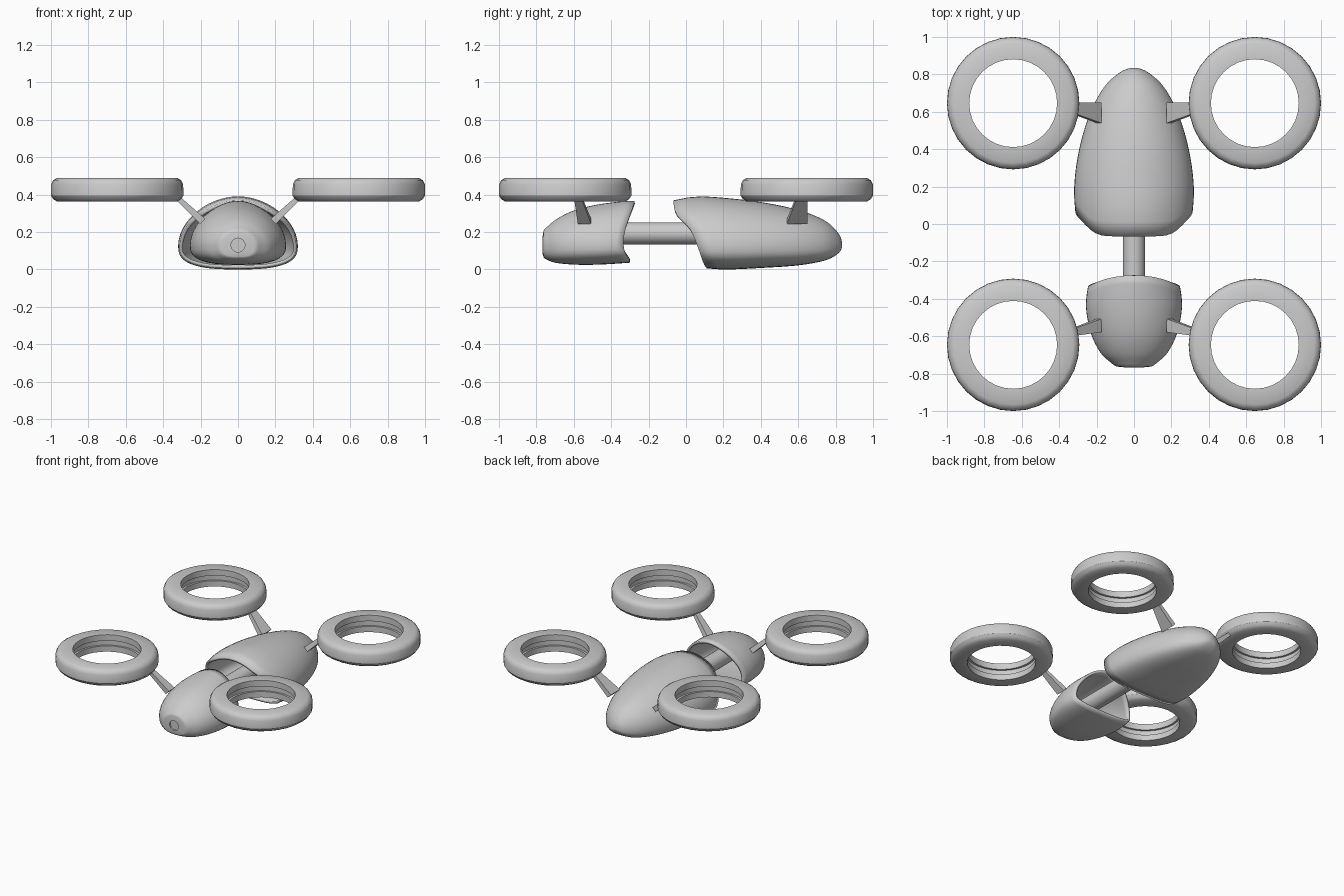
import bpy, bmesh, math

if "Cube" in bpy.data.objects:
    bpy.data.objects.remove(bpy.data.objects["Cube"])

SEG = 48


def finish(name, bm, angle=35):
    bmesh.ops.recalc_face_normals(bm, faces=bm.faces)
    me = bpy.data.meshes.new(name)
    bm.to_mesh(me)
    bm.free()
    ob = bpy.data.objects.new(name, me)
    bpy.context.collection.objects.link(ob)
    bpy.ops.object.select_all(action='DESELECT')
    ob.select_set(True)
    bpy.context.view_layer.objects.active = ob
    bpy.ops.object.shade_smooth_by_angle(angle=math.radians(angle))
    return ob


def smooth_curve(keys, x):
    """Smooth interpolation of (x, value...) rows sorted by x."""
    n = len(keys)
    x = min(max(x, keys[0][0]), keys[-1][0])
    i = next(k for k in range(n - 1) if x <= keys[k + 1][0])

    def slope(k, c):
        a, b = keys[max(k - 1, 0)], keys[min(k + 1, n - 1)]
        return (b[c] - a[c]) / (b[0] - a[0])
    h = keys[i + 1][0] - keys[i][0]
    t = (x - keys[i][0]) / h
    out = []
    for c in range(1, len(keys[0])):
        p, q = keys[i][c], keys[i + 1][c]
        out.append(p * (2*t**3 - 3*t*t + 1) + q * (3*t*t - 2*t**3)
                   + h * slope(i, c) * (t**3 - 2*t*t + t) + h * slope(i + 1, c) * (t**3 - t*t))
    return out


def bridge(bm, a, b):
    for k in range(SEG):
        bm.faces.new((a[k], a[(k + 1) % SEG], b[(k + 1) % SEG], b[k]))


def pod(name, tip, keys, cut, mid, extra=()):
    """Hollow hull from a curved, slanted open rim to its tip.
    keys: y, half width, top z, bottom z.  cut: z, rim y."""
    table = sorted((math.sqrt(abs(tip - k[0])), *k[1:]) for k in keys)

    def point(y, ang):
        w, top, bot = smooth_curve(table, math.sqrt(abs(tip - y)))
        c, s = math.cos(ang), math.sin(ang)
        e = 2 / 1.9 if s > 0 else 2 / 2.8
        x = w * math.copysign(abs(c) ** e, c)
        z = mid + ((top - mid) * abs(s) ** e if s > 0 else -(mid - bot) * abs(s) ** e)
        return x, z

    bm = bmesh.new()
    rings, steps = [], 22
    for i in range(steps + 1):
        t = i / steps
        ring = []
        for k in range(SEG):
            ang = 2 * math.pi * k / SEG
            z = mid
            for _ in range(8):
                rim = smooth_curve(cut, z)[0]
                y = rim + (tip - rim) * (1 - (1 - t) ** 2)
                x, z = point(y, ang)
            ring.append(bm.verts.new((x, y, z)))
        rings.append(ring)
    # optional round recess in the end face
    for r, y in extra:
        rings.append([bm.verts.new((r * math.cos(2*math.pi*k/SEG), y,
                                    mid + r * math.sin(2*math.pi*k/SEG))) for k in range(SEG)])
    for a, b in zip(rings, rings[1:]):
        bridge(bm, a, b)
    bm.faces.new(rings[-1])
    ob = finish(name, bm, 40)
    m = ob.modifiers.new("shell", 'SOLIDIFY')
    m.thickness, m.offset = 0.018, -1
    return ob


# rear hull
pod("rear_pod", 0.835,
    [(0.835, 0.004, 0.134, 0.126), (0.8, 0.09, 0.212, 0.075), (0.75, 0.146, 0.257, 0.05),
     (0.6, 0.232, 0.318, 0.022), (0.4, 0.293, 0.36, 0.008), (0.2, 0.32, 0.383, 0.0),
     (0.05, 0.312, 0.39, 0.012), (-0.1, 0.285, 0.363, 0.03)],
    [(0, 0.115), (0.03, 0.095), (0.1, 0.07), (0.22, 0.02), (0.305, -0.055), (0.365, -0.067), (0.42, -0.068)],
    0.125)

# front hull with round recessed nose port
pod("front_pod", -0.763,
    [(-0.763, 0.085, 0.2, 0.07), (-0.74, 0.125, 0.23, 0.05), (-0.7, 0.17, 0.264, 0.036),
     (-0.6, 0.225, 0.315, 0.026), (-0.5, 0.25, 0.342, 0.025), (-0.42, 0.257, 0.355, 0.028),
     (-0.33, 0.245, 0.365, 0.034), (-0.25, 0.225, 0.368, 0.04)],
    [(0, -0.275), (0.04, -0.3), (0.105, -0.33), (0.185, -0.33), (0.29, -0.3), (0.365, -0.275), (0.42, -0.265)],
    0.13, [(0.046, -0.767), (0.037, -0.767), (0.037, -0.755)])

# connecting rod
bm = bmesh.new()
ends = [[bm.verts.new((0.059 * math.cos(2*math.pi*k/SEG), y, 0.193 + 0.059 * math.sin(2*math.pi*k/SEG)))
         for k in range(SEG)] for y in (-0.55, 0.35)]
bridge(bm, *ends)
for e in ends:
    bm.faces.new(e)
finish("connecting_rod", bm)

# ducted ring profile (radius, z) with a groove in the inner wall
RING = [(0.235, 0.49), (0.32, 0.49), (0.342, 0.477), (0.353, 0.455), (0.354, 0.395), (0.342, 0.376),
        (0.32, 0.362), (0.235, 0.362), (0.235, 0.405), (0.25, 0.405), (0.25, 0.445), (0.235, 0.445)]


def rotor_ring(name, cx, cy, sides=32):
    bm = bmesh.new()
    loops = [[bm.verts.new((cx + r * math.cos(2*math.pi*k/sides), cy + r * math.sin(2*math.pi*k/sides), z))
              for r, z in RING] for k in range(sides)]
    n = len(RING)
    for k in range(sides):
        a, b = loops[k], loops[(k + 1) % sides]
        for j in range(n):
            bm.faces.new((a[j], a[(j + 1) % n], b[(j + 1) % n], b[j]))
    finish(name, bm, 33)


def strut(name, side, low_y, high_y):
    """Tapered flat arm from the hull up to a ring."""
    bm = bmesh.new()
    quads = []
    for (x, z), (y0, y1), h in (((0.188, 0.257), low_y, 0.019), ((0.325, 0.385), high_y, 0.013)):
        d = h * 0.707
        quads.append([bm.verts.new((side * px, py, pz)) for px, py, pz in
                      ((x - d, y0, z + d), (x + d, y0, z - d), (x + d, y1, z - d), (x - d, y1, z + d))])
    a, b = quads
    bm.faces.new(a)
    bm.faces.new(b)
    for k in range(4):
        bm.faces.new((a[k], a[(k + 1) % 4], b[(k + 1) % 4], b[k]))
    finish(name, bm, 30)


for side, tag in ((-1, "left"), (1, "right")):
    rotor_ring(f"rear_{tag}_ring", side * 0.646, 0.646)
    rotor_ring(f"front_{tag}_ring", side * 0.646, -0.646)
    strut(f"rear_{tag}_strut", side, (0.54, 0.65), (0.59, 0.65))
    strut(f"front_{tag}_strut", side, (-0.578, -0.507), (-0.598, -0.558))
